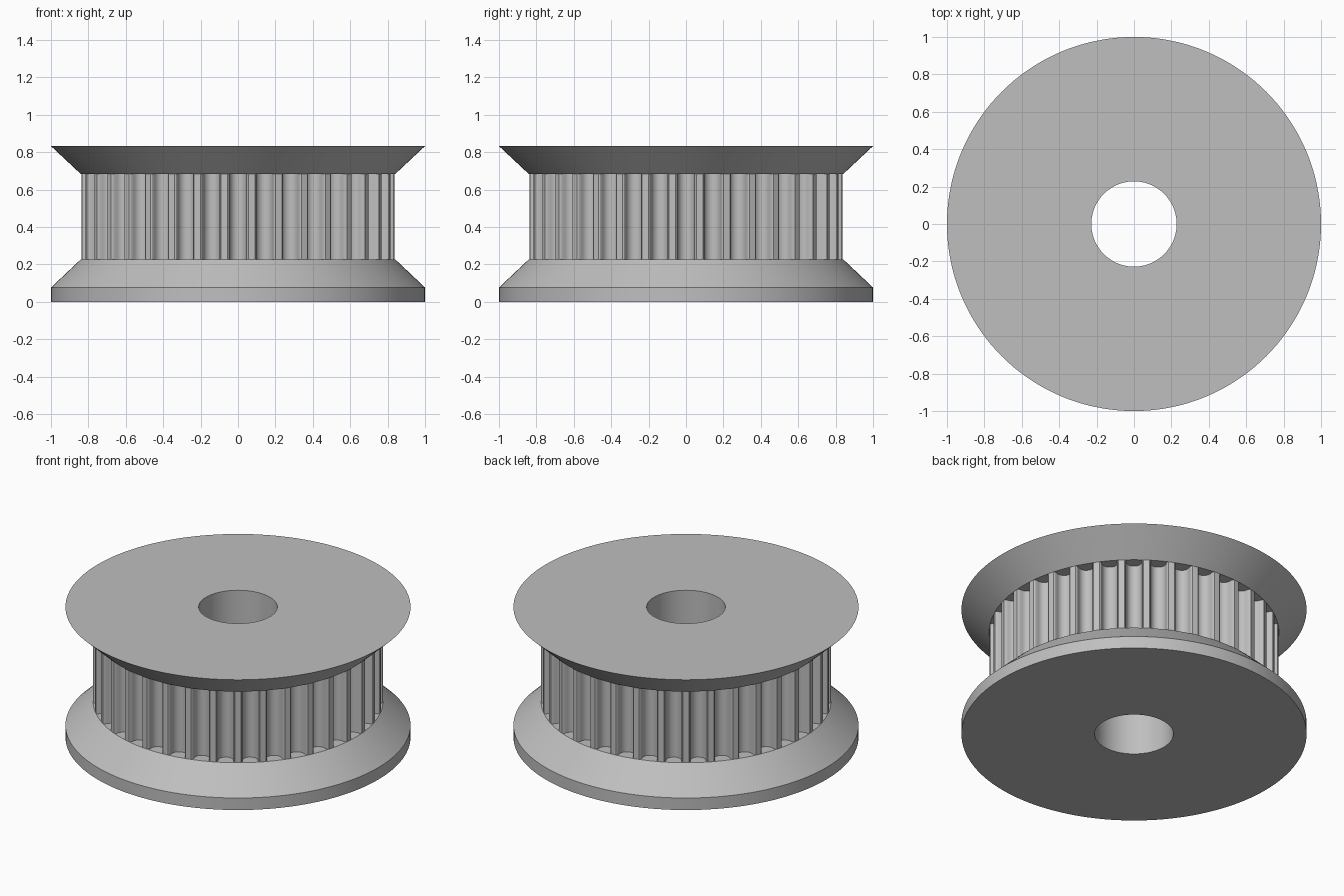
import bpy, bmesh
from math import sin, cos, pi, tau, atan2, hypot, radians

if "Cube" in bpy.data.objects:
    bpy.data.objects.remove(bpy.data.objects["Cube"], do_unlink=True)

TEETH = 36
BORE, ROOT, RIM = 0.228, 0.84, 1.0
LOW, HIGH, TOP = 0.228, 0.683, 0.833
SEGMENTS = 144

grey = bpy.data.materials.new("plain grey")
grey.use_nodes = True
grey.diffuse_color = (0.52, 0.52, 0.52, 1)
grey.node_tree.nodes["Principled BSDF"].inputs["Base Color"].default_value = (0.52, 0.52, 0.52, 1)


def ring_solid(name, rings):
    """Join closed rings of equal point count into one tube-shaped solid."""
    bm = bmesh.new()
    rows = [[bm.verts.new(p) for p in ring] for ring in rings]
    count = len(rows[0])
    for a, b in zip(rows, rows[1:] + rows[:1]):
        for i in range(count):
            j = (i + 1) % count
            bm.faces.new((a[i], a[j], b[j], b[i]))
    bmesh.ops.recalc_face_normals(bm, faces=bm.faces)
    mesh = bpy.data.meshes.new(name)
    bm.to_mesh(mesh)
    bm.free()
    obj = bpy.data.objects.new(name, mesh)
    bpy.context.collection.objects.link(obj)
    mesh.materials.append(grey)
    bpy.ops.object.select_all(action="DESELECT")
    obj.select_set(True)
    bpy.context.view_layer.objects.active = obj
    bpy.ops.object.shade_smooth_by_angle(angle=radians(25))
    return obj


def lathe(name, profile):
    angles = [tau * i / SEGMENTS for i in range(SEGMENTS)]
    return ring_solid(name, [[(r * cos(a), r * sin(a), z) for a in angles] for r, z in profile])


# Flanges: the lower one has a straight rim, the upper one a sharp rim
lathe("lower_flange", [(BORE, 0), (RIM, 0), (RIM, 0.077), (ROOT, LOW), (BORE, LOW)])
lathe("upper_flange", [(BORE, HIGH), (ROOT, HIGH), (RIM, TOP), (BORE, TOP)])

# One round-bottomed groove: sideways offset and depth below the tooth tip
radius, depth = 0.045, 0.075
shoulder = [(-0.056, 0.002), (-0.050, 0.006), (-0.046, 0.014)]
arc = [(-radius * cos(pi * k / 10), depth - radius + radius * sin(pi * k / 10)) for k in range(11)]
groove = shoulder + arc + [(-u, d) for u, d in reversed(shoulder)]

# Toothed drum between the flanges
outline = []
for t in range(TEETH):
    a = tau * t / TEETH
    for u, d in groove:
        r = ROOT - d
        outline.append((r * cos(a) - u * sin(a), r * sin(a) + u * cos(a)))
# The bore repeats the outline's angles, so both walls have equal point counts
bore = [(x * BORE / hypot(x, y), y * BORE / hypot(x, y)) for x, y in outline]
ring_solid("toothed_drum", [[(x, y, z) for x, y in ring] for ring, z in
                            ((bore, LOW), (outline, LOW), (outline, HIGH), (bore, HIGH))])
